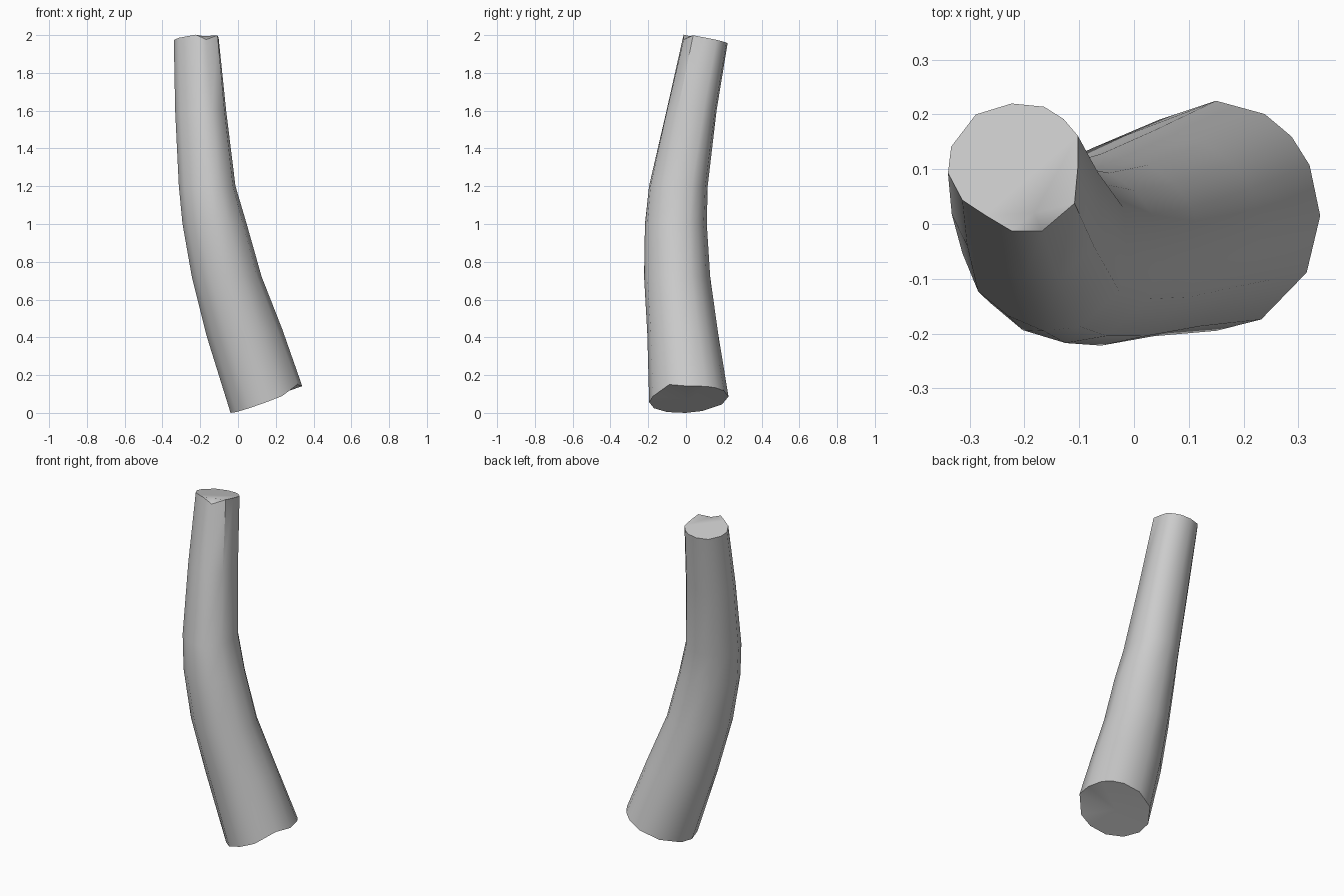
import bpy, bmesh
from mathutils import Vector

if "Cube" in bpy.data.objects:
    bpy.data.objects.remove(bpy.data.objects["Cube"])

# Cross-section at the cut top: round with a flattened right side
PROFILE = [(1.02, 0), (1.02, .5), (.8, .76), (.5, .95), (0, 1), (-.55, .83), (-.93, .33),
           (-.98, -.08), (-.76, -.5), (-.4, -.74), (0, -.98), (.47, -.98), (.97, -.55)]

# Rings: x min, x max, y min, y max, z, slope in x, slope in y, roundness
RINGS = [
    (-.04, .34, -.195, .225, .07, .37, .07, 1),
    (-.165, .235, -.205, .17, .42, .1, 0, 1),
    (-.245, .125, -.222, .128, .72, 0, 0, 1),
    (-.295, .045, -.218, .11, 1.0, 0, 0, .8),
    (-.315, -.015, -.197, .115, 1.2, 0, 0, .5),
    (-.335, -.065, -.105, .162, 1.6, 0, 0, .2),
    (-.342, -.105, -.015, .22, 1.978, .06, -.2, 0),
]

bm = bmesh.new()
loops = []
for x0, x1, y0, y1, z, sx, sy, rnd in RINGS:
    cx, cy, rx, ry = (x0 + x1) / 2, (y0 + y1) / 2, (x1 - x0) / 2, (y1 - y0) / 2
    loop = []
    for p in PROFILE:
        v = Vector(p)
        v = v.lerp(v.normalized(), rnd)
        x, y = v.x * rx, v.y * ry
        loop.append(bm.verts.new((cx + x, cy + y, z + sx * x + sy * y)))
    loops.append(loop)

# Bark surface
n = len(PROFILE)
for a, b in zip(loops, loops[1:]):
    for i in range(n):
        j = (i + 1) % n
        bm.faces.new((a[i], a[j], b[j], b[i]))

# Sawn bottom with a small chip at the front right
loops[0][12].co.z += .025
low = bm.verts.new((.14, .01, .07))
for i in range(n):
    bm.faces.new((loops[0][(i + 1) % n], loops[0][i], low))

# Sawn top with a chip broken off the front edge
top = loops[-1]
top[11].co.z = 1.975
inner = bm.verts.new((-.182, .02, 1.993))
bm.faces.new((top[10], top[11], inner))
bm.faces.new((top[11], top[12], inner))
bm.faces.new(top[:11] + [inner, top[12]])

bmesh.ops.recalc_face_normals(bm, faces=bm.faces)
mesh = bpy.data.meshes.new("log")
bm.to_mesh(mesh)
bm.free()
log = bpy.data.objects.new("log", mesh)
bpy.context.collection.objects.link(log)

# Stand on the ground, smooth bark, sharp cut ends
lowest = min(v.co.z for v in mesh.vertices)
for v in mesh.vertices:
    v.co.z -= lowest
bpy.context.view_layer.objects.active = log
log.select_set(True)
bpy.ops.object.shade_smooth_by_angle(angle=.7)
